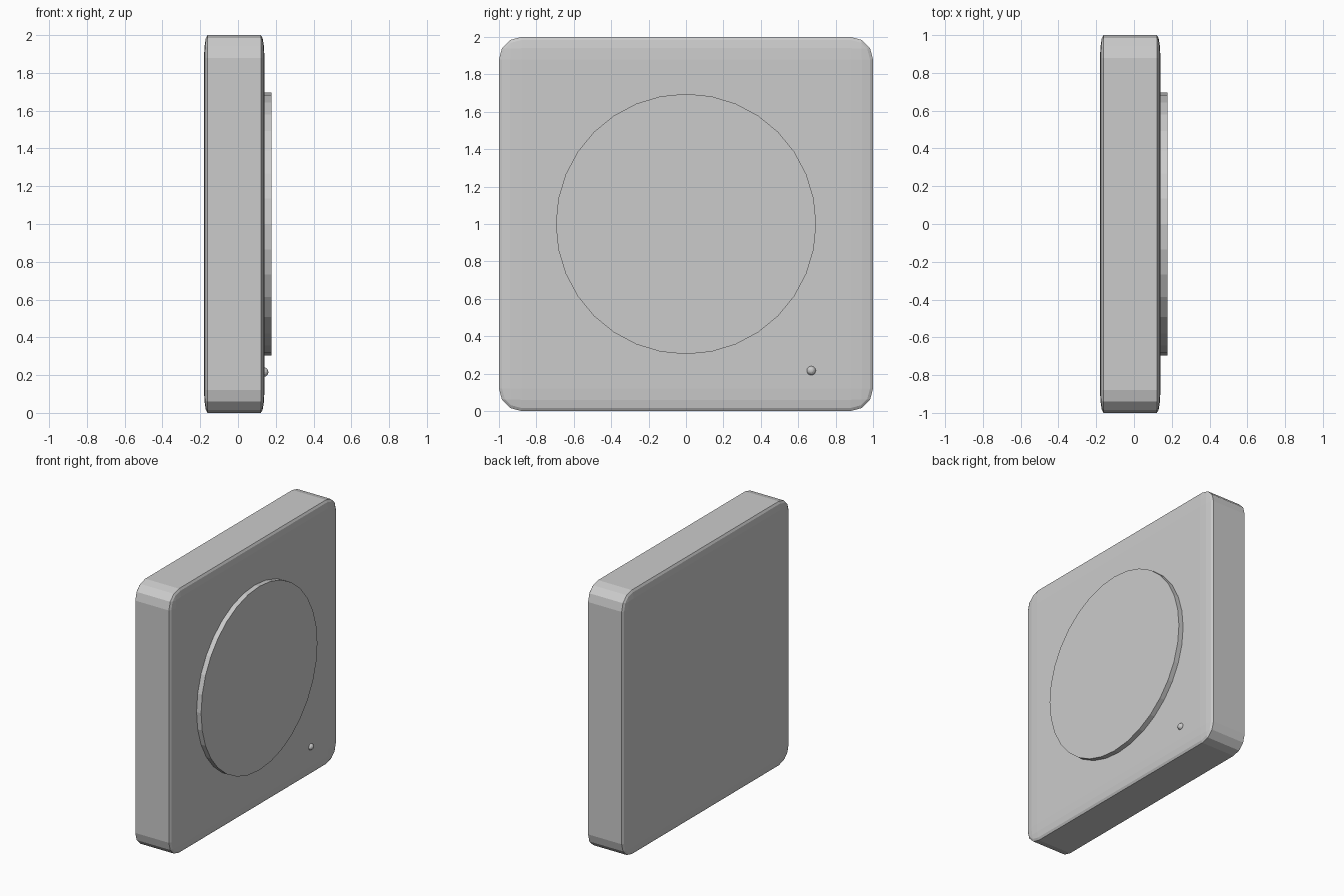
import bpy
from math import pi

if "Cube" in bpy.data.objects:
    bpy.data.objects.remove(bpy.data.objects["Cube"])

# Rounded square body; bevel made on a full cube, then flattened in x
bpy.ops.mesh.primitive_cube_add(size=2, location=(-0.02, 0, 1))
body = bpy.context.object
body.name = "body_panel"
bevel = body.modifiers.new("rounding", 'BEVEL')
bevel.width = 0.12
bevel.segments = 3
bpy.ops.object.modifier_apply(modifier=bevel.name)
body.scale = (0.16, 1, 1)
bpy.ops.object.transform_apply(location=False, rotation=False, scale=True)

# Raised round face disc
bpy.ops.mesh.primitive_cylinder_add(vertices=32, radius=0.696, depth=0.08,
                                    location=(0.138, 0, 1), rotation=(0, pi / 2, 0))
bpy.context.object.name = "face_disc"

# Small indicator bead in the lower corner
bpy.ops.mesh.primitive_uv_sphere_add(segments=16, ring_count=8, radius=0.025,
                                     location=(0.136, 0.67, 0.216), rotation=(0, pi / 2, 0))
bpy.context.object.name = "indicator_bead"
